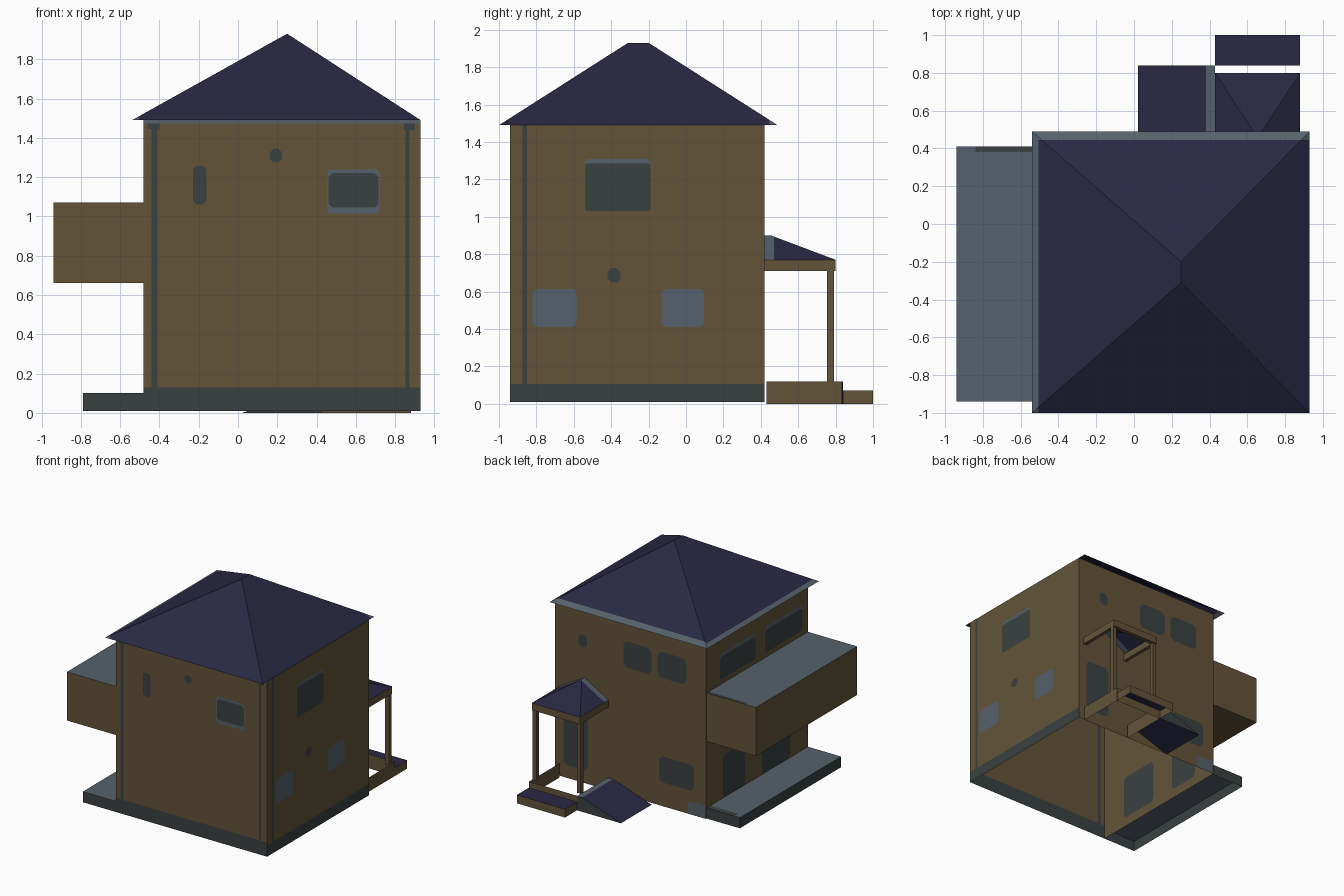
import bpy, bmesh
from mathutils import Vector

if "Cube" in bpy.data.objects:
    bpy.data.objects.remove(bpy.data.objects["Cube"])


def material(name, rgb):
    m = bpy.data.materials.new(name)
    m.diffuse_color = (*rgb, 1)
    m.use_nodes = True
    m.node_tree.nodes["Principled BSDF"].inputs["Base Color"].default_value = m.diffuse_color
    return m


MATS = [material("brown_plaster", (0.122, 0.088, 0.040)),
        material("navy_tile", (0.022, 0.021, 0.058)),
        material("dark_grey", (0.042, 0.052, 0.052)),
        material("blue_grey", (0.092, 0.120, 0.147))]
BROWN, NAVY, DARK, GREY = range(4)


def finish(name, bm):
    me = bpy.data.meshes.new(name)
    bm.to_mesh(me)
    bm.free()
    for m in MATS:
        me.materials.append(m)
    ob = bpy.data.objects.new(name, me)
    bpy.context.collection.objects.link(ob)
    return ob


def bisect(bm, faces, co, no):
    geom = set(faces)
    for f in faces:
        geom.update(f.edges)
        geom.update(f.verts)
    bmesh.ops.bisect_plane(bm, geom=list(geom), plane_co=co, plane_no=no, dist=1e-5)


def panel(name, place, u0, u1, v0, v1, base, patches, flip=False):
    """Flat sheet with cut-in patches (u0, u1, v0, v1, colour, corner chamfer)."""
    bm = bmesh.new()
    bm.faces.new([bm.verts.new((u, v, 0)) for u, v in
                  ((u0, v0), (u1, v0), (u1, v1), (u0, v1))]).material_index = base
    for a, b, c, d, col, ch in patches:
        for co, no in (((a, c, 0), (1, 0, 0)), ((b, d, 0), (1, 0, 0)),
                       ((a, c, 0), (0, 1, 0)), ((b, d, 0), (0, 1, 0))):
            bisect(bm, bm.faces[:], co, no)

    for a, b, c, d, col, ch in patches:
        cu, cv, hu, hv = (a + b) / 2, (c + d) / 2, (b - a) / 2, (d - c) / 2

        def inside():
            out = []
            for f in bm.faces:
                p = f.calc_center_median()
                if abs(p.x - cu) < hu and abs(p.y - cv) < hv:
                    out.append(f)
            return out
        if ch:
            for su in (-1, 1):
                for sv in (-1, 1):
                    bisect(bm, inside(), (cu + su * (hu - ch), cv + sv * hv, 0), (su, sv, 0))
        for f in inside():
            p = f.calc_center_median()
            if abs(p.x - cu) + abs(p.y - cv) <= hu + hv - ch + 1e-5:
                f.material_index = col
    for v in bm.verts:
        v.co = Vector(place(v.co.x, v.co.y))
    if flip:
        bmesh.ops.reverse_faces(bm, faces=bm.faces[:])
    return finish(name, bm)


def box(name, x0, x1, y0, y1, z0, z1, side=BROWN, top=BROWN, skip=()):
    """Box; skip drops faces by direction such as '-z'."""
    bm = bmesh.new()
    bmesh.ops.create_cube(bm, size=1)
    for v in bm.verts:
        v.co = ((x0 + x1) / 2 + v.co.x * (x1 - x0), (y0 + y1) / 2 + v.co.y * (y1 - y0),
                (z0 + z1) / 2 + v.co.z * (z1 - z0))
    bm.normal_update()
    drop = []
    for f in bm.faces:
        i = max(range(3), key=lambda k: abs(f.normal[k]))
        tag = ("+" if f.normal[i] > 0 else "-") + "xyz"[i]
        f.material_index = top if tag == "+z" else side
        if tag in skip:
            drop.append(f)
    bmesh.ops.delete(bm, geom=drop, context='FACES')
    return finish(name, bm)


def sheet(name, pts, faces, cols, cuts=()):
    """Faces from points; each cut (co, normal, colour) recolours its far side."""
    bm = bmesh.new()
    vs = [bm.verts.new(p) for p in pts]
    for f, c in zip(faces, cols):
        bm.faces.new([vs[i] for i in f]).material_index = c
    for co, no, col in cuts:
        bisect(bm, bm.faces[:], co, no)
        for f in bm.faces:
            if (f.calc_center_median() - Vector(co)).dot(Vector(no)) > 0:
                f.material_index = col
    return finish(name, bm)


# House extents
X0, X1, Y0, Y1, ZB, ZT = -0.48, 0.93, -0.94, 0.42, 0.01, 1.49

# Walls with windows, plinth and drain pipes
panel("front_wall", lambda u, v: (u, Y0, v), X0, X1, ZB, ZT, BROWN, [
    (X0, X1, 1.473, ZT, GREY, 0),
    (-0.44, -0.41, 0.1, 1.473, DARK, 0), (0.852, 0.872, 0.1, 1.473, DARK, 0),
    (-0.46, -0.40, 1.445, 1.473, DARK, 0), (0.845, 0.90, 1.44, 1.473, DARK, 0),
    (X0, X1, ZB, 0.13, DARK, 0),
    (-0.23, -0.16, 1.06, 1.26, DARK, 0.02), (0.16, 0.225, 1.275, 1.345, DARK, 0.02),
    (0.455, 0.72, 1.015, 1.24, GREY, 0.015), (0.46, 0.715, 1.045, 1.22, DARK, 0.02)])
panel("right_wall", lambda u, v: (X1, u, v), Y0, Y1, ZB, ZT, BROWN, [
    (-0.875, -0.85, 0.1, ZT, DARK, 0), (Y0, Y1, ZB, 0.105, DARK, 0),
    (-0.54, -0.19, 1.03, 1.31, GREY, 0.015), (-0.54, -0.19, 1.03, 1.285, DARK, 0.01),
    (-0.42, -0.35, 0.65, 0.725, DARK, 0.02),
    (-0.82, -0.585, 0.41, 0.615, GREY, 0.02), (-0.13, 0.095, 0.41, 0.615, GREY, 0.02)])
panel("back_wall", lambda u, v: (u, Y1, v), X0, X1, ZB, ZT, BROWN, [
    (0.63, 0.71, 1.15, 1.26, DARK, 0.025),
    (0.03, 0.29, 1.09, 1.31, DARK, 0.03), (-0.30, -0.03, 1.09, 1.31, DARK, 0.03),
    (-0.37, -0.04, 0.21, 0.43, DARK, 0.03), (0.62, 0.85, 0.12, 0.57, DARK, 0.03),
    (-0.47, -0.31, ZB, 0.12, GREY, 0)], flip=True)
panel("left_wall", lambda u, v: (X0, u, v), Y0, Y1, ZB, ZT, BROWN, [
    (-0.24, 0.23, 1.11, 1.33, GREY, 0.02), (-0.24, 0.23, 1.11, 1.30, DARK, 0.02),
    (-0.87, -0.37, 1.11, 1.33, GREY, 0.02), (-0.87, -0.37, 1.11, 1.30, DARK, 0.02),
    (-0.10, 0.19, 0.09, 0.46, DARK, 0.03), (-0.70, -0.33, 0.09, 0.46, DARK, 0.03)],
    flip=True)

# Main hip roof with grey eave strips on the left and back
sheet("main_roof",
      [(-0.54, -1, ZT), (0.93, -1, ZT), (0.93, 0.49, ZT), (-0.54, 0.49, ZT),
       (0.25, -0.31, 1.93), (0.25, -0.20, 1.93)],
      [(0, 1, 4), (1, 2, 5, 4), (2, 3, 5), (3, 0, 4, 5)], [NAVY] * 4,
      [((-0.505, 0, 0), (-1, 0, 0), GREY), ((0, 0.445, 0), (0, 1, 0), GREY)])

# Enclosed balcony and terrace slab on the left, each with a dark top patch
box("balcony", -0.94, X0, Y0, 0.41, 0.66, 1.07, skip=("+z", "+x"))
panel("balcony_top", lambda u, v: (u, v, 1.07), -0.94, X0, Y0, 0.41, GREY,
      [(-0.84, X0, 0.38, 0.41, DARK, 0)])
box("terrace", -0.79, X0, Y0, 0.41, ZB, 0.10, side=DARK, skip=("+z", "-z", "+x"))
panel("terrace_top", lambda u, v: (u, v, 0.10), -0.79, X0, Y0, 0.41, GREY,
      [(-0.74, X0, 0.36, 0.41, DARK, 0)])

# Porch base frame and step at the back
PX0, PX1 = 0.43, 0.88
box("porch_base", PX0, PX1, 0.43, 0.835, 0, 0.12, skip=("+z", "-z", "-y"))
box("porch_step", PX0, PX1, 0.84, 1.0, 0, 0.07, top=NAVY, skip=("-z", "-y"))

# Porch posts and roof beams
for side, x in (("left", PX0), ("right", PX1 - 0.035)):
    box(side + "_porch_post", x, x + 0.035, 0.755, 0.79, 0.12, 0.71, skip=("+z", "-z"))
    xb = PX0 if side == "left" else PX1 - 0.03
    box(side + "_porch_beam", xb, xb + 0.03, Y1, 0.80, 0.71, 0.77)
box("back_porch_beam", PX0 + 0.03, PX1 - 0.03, 0.765, 0.80, 0.71, 0.77)

# Porch hip roof, grey beside the wall
sheet("porch_roof",
      [(PX0, Y1, 0.77), (PX0, 0.80, 0.77), (PX1, 0.80, 0.77), (PX1, Y1, 0.77),
       (0.655, Y1, 0.90), (0.655, 0.455, 0.90)],
      [(1, 0, 4, 5), (2, 1, 5), (3, 2, 5, 4)], [NAVY] * 3,
      [((0, 0.47, 0), (0, -1, 0), GREY)])

# Ramp with a grey landing strip
RY0, RY1 = 0.43, 0.84
sheet("ramp",
      [(0.02, RY0, 0), (0.02, RY1, 0), (0.38, RY1, 0.12), (0.38, RY0, 0.12),
       (PX0, RY1, 0.12), (PX0, RY0, 0.12), (PX0, RY1, 0)],
      [(0, 3, 2, 1), (3, 5, 4, 2), (1, 2, 4, 6)], [NAVY, GREY, DARK])
